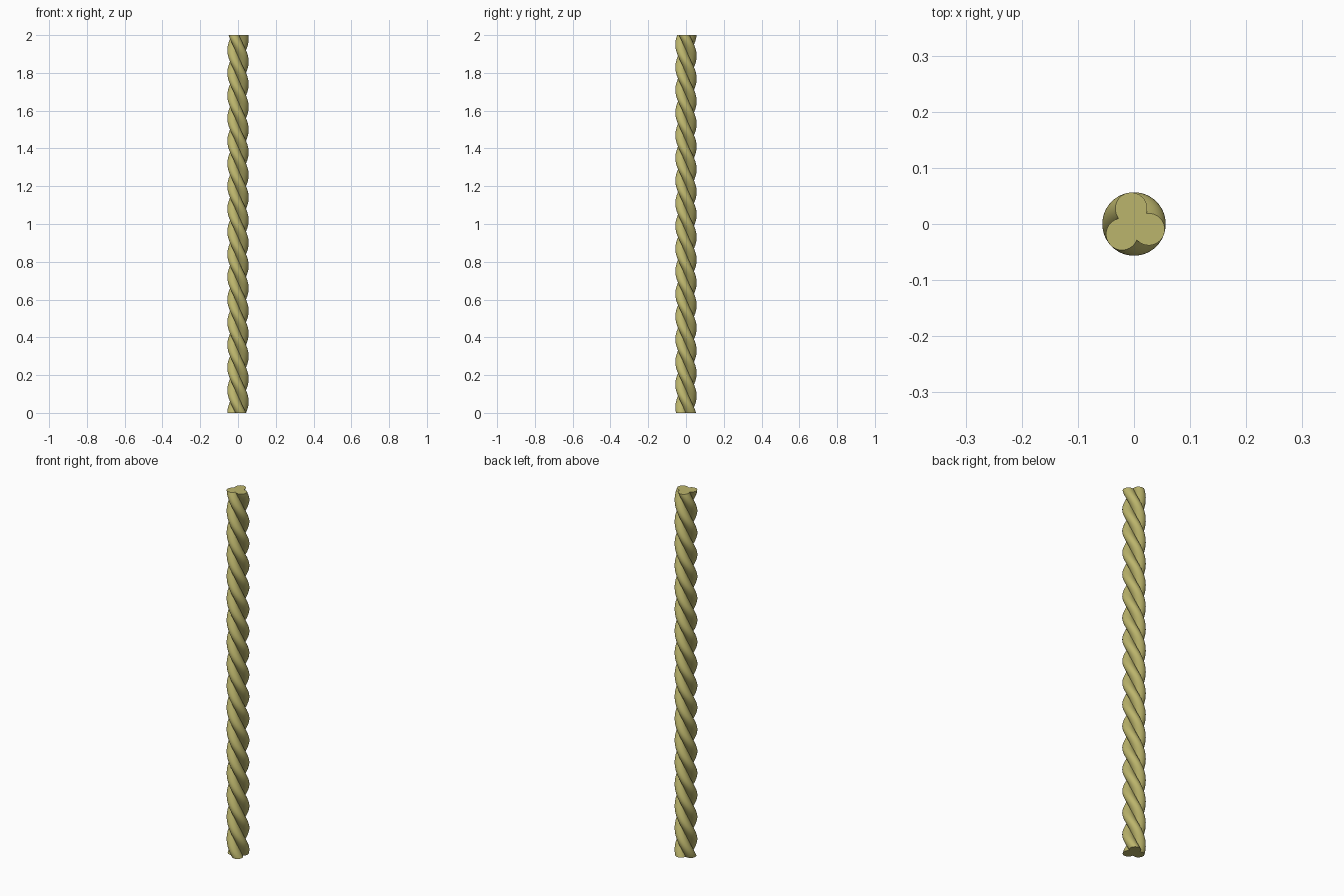
import bpy, bmesh, math
from mathutils import Matrix, Vector

HEIGHT = 2.0
OFFSET = 0.028        # strand centre to rope axis
RADIUS = 0.0285       # strand radius
TWIST = math.radians(-2000)
SIDES, STEPS = 28, 220

cube = bpy.data.objects.get("Cube")
if cube:
    bpy.data.objects.remove(cube, do_unlink=True)

# Rope fibre colour
khaki = bpy.data.materials.new("khaki_fibre")
khaki.use_nodes = True
khaki.diffuse_color = (0.50, 0.46, 0.15, 1)
bsdf = next(n for n in khaki.node_tree.nodes if n.type == "BSDF_PRINCIPLED")
bsdf.inputs["Base Color"].default_value = khaki.diffuse_color


def make_strand(name, start):
    """Round profile swept up the axis while turning around it."""
    bm = bmesh.new()
    profile = [Vector((OFFSET + RADIUS * math.cos(a), RADIUS * math.sin(a), 0))
               for a in (math.tau * i / SIDES for i in range(SIDES))]
    rings = []
    for s in range(STEPS + 1):
        t = s / STEPS
        turn = Matrix.Rotation(start + TWIST * t, 4, "Z")
        lift = Vector((0, 0, HEIGHT * t))
        rings.append([bm.verts.new(turn @ p + lift) for p in profile])
    for low, high in zip(rings, rings[1:]):
        for i in range(SIDES):
            j = (i + 1) % SIDES
            bm.faces.new((low[i], low[j], high[j], high[i]))
    # Flat cut ends
    bm.faces.new(rings[0][::-1])
    bm.faces.new(rings[-1])
    bmesh.ops.recalc_face_normals(bm, faces=bm.faces)
    mesh = bpy.data.meshes.new(name)
    bm.to_mesh(mesh)
    bm.free()
    mesh.materials.append(khaki)
    strand = bpy.data.objects.new(name, mesh)
    bpy.context.collection.objects.link(strand)
    return strand


# Three strands laid together
bpy.ops.object.select_all(action="DESELECT")
for k in range(3):
    strand = make_strand(f"rope_strand_{k + 1}", math.radians(60 + 120 * k))
    strand.select_set(True)
    bpy.context.view_layer.objects.active = strand
bpy.ops.object.shade_smooth_by_angle(angle=math.radians(40))
